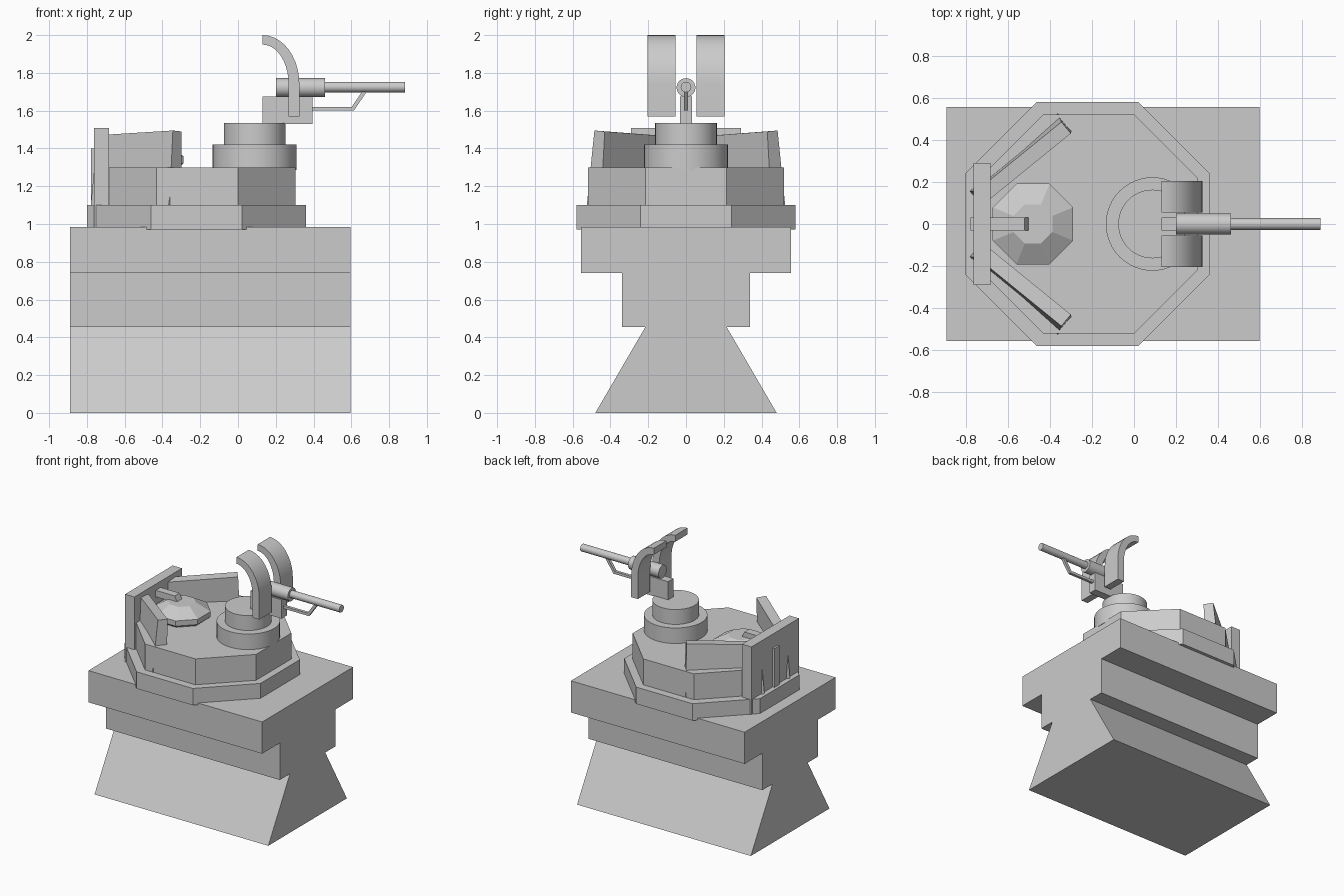
import bpy, bmesh, math
from mathutils import Vector

if "Cube" in bpy.data.objects:
    bpy.data.objects.remove(bpy.data.objects["Cube"])


def finish(name, bm, smooth=False):
    bmesh.ops.recalc_face_normals(bm, faces=bm.faces)
    me = bpy.data.meshes.new(name)
    bm.to_mesh(me)
    bm.free()
    ob = bpy.data.objects.new(name, me)
    bpy.context.collection.objects.link(ob)
    if smooth:
        bpy.ops.object.select_all(action='DESELECT')
        ob.select_set(True)
        bpy.context.view_layer.objects.active = ob
        bpy.ops.object.shade_smooth_by_angle(angle=math.radians(35))
    return ob


def loft(name, rings, smooth=False):
    """Join rings of equal point count and cap both ends."""
    bm = bmesh.new()
    loops = [[bm.verts.new(p) for p in r] for r in rings]
    for a, b in zip(loops, loops[1:]):
        n = len(a)
        for i in range(n):
            j = (i + 1) % n
            bm.faces.new((a[i], a[j], b[j], b[i]))
    bm.faces.new(loops[0])
    bm.faces.new(loops[-1])
    return finish(name, bm, smooth)


def box(name, x, y, z):
    corners = [(x[0], y[0]), (x[1], y[0]), (x[1], y[1]), (x[0], y[1])]
    return loft(name, [[(a, b, h) for a, b in corners] for h in z])


def side_profile(name, pts, y0, y1, smooth=False):
    return loft(name, [[(x, y, z) for x, z in pts] for y in (y0, y1)], smooth)


def ring_z(cx, r, z, n, phase=0.0):
    return [(cx + r * math.cos(phase + 2 * math.pi * i / n),
             r * math.sin(phase + 2 * math.pi * i / n), z) for i in range(n)]


def ring_x(x, r, cz, n=24):
    return [(x, r * math.cos(2 * math.pi * i / n),
             cz + r * math.sin(2 * math.pi * i / n)) for i in range(n)]


# Stepped pedestal, one cross-section swept along x
half = [(0.48, 0), (0.215, 0.455), (0.34, 0.455), (0.34, 0.74), (0.555, 0.74), (0.555, 0.985)]
section = half + [(-y, z) for y, z in reversed(half)]
loft("pedestal", [[(x, y, z) for y, z in section] for x in (-0.89, 0.595)])

# Octagonal turret tiers
P = math.pi / 8
loft("turret_base", [ring_z(-0.22, 0.628, z, 8, P) for z in (0.97, 1.10)])
loft("turret_body", [ring_z(-0.215, 0.563, z, 8, P) for z in (1.09, 1.30)])

# Rear plate, hinge rib and leaning side panels
box("rear_plate", (-0.762, -0.682), (-0.29, 0.29), (0.985, 1.508))
box("rear_rib", (-0.777, -0.70), (-0.03, 0.03), (1.09, 1.40))
for side, label in ((1, "left"), (-1, "right")):
    bottom = [(-0.785, 0.155, 1.04), (-0.365, 0.53, 1.05), (-0.295, 0.455, 1.05), (-0.735, 0.095, 1.04)]
    top = [(-0.745, 0.16, 1.47), (-0.345, 0.485, 1.495), (-0.30, 0.43, 1.49), (-0.70, 0.105, 1.465)]
    loft(label + "_side_panel", [[(x, y * side, z) for x, y, z in r] for r in (bottom, top)])

# Faceted hatch with hinge arm
loft("hatch", [ring_z(-0.48, r, z, 8, P)
               for r, z in ((0.17, 1.29), (0.207, 1.32), (0.207, 1.36), (0.10, 1.42))])
side_profile("hatch_arm", [(-0.70, 1.41), (-0.52, 1.41), (-0.50, 1.42), (-0.52, 1.46), (-0.70, 1.46)],
             -0.03, 0.03)

# Round cupola
loft("cupola_lower", [ring_z(0.088, 0.222, z, 48) for z in (1.285, 1.42)], True)
loft("cupola_upper", [ring_z(0.088, 0.163, z, 48) for z in (1.41, 1.535)], True)

# Gun mount, receiver, barrel and carry handle
box("gun_mount", (0.13, 0.395), (-0.032, 0.032), (1.53, 1.675))
loft("gun_receiver", [ring_x(x, 0.05, 1.722) for x in (0.20, 0.46)], True)
loft("gun_barrel", [ring_x(x, 0.028, 1.725) for x in (0.45, 0.885)], True)
side_profile("gun_handle", [(0.38, 1.60), (0.613, 1.60), (0.685, 1.705), (0.66, 1.705),
                            (0.602, 1.62), (0.38, 1.62)], -0.011, 0.011)

# Pair of curved gun shields
arc = [math.pi / 2 * i / 10 for i in range(11)]
outer = [(0.13 + 0.195 * math.cos(a), 1.74 + 0.26 * math.sin(a)) for a in arc]
inner = [(0.13 + 0.138 * math.cos(a), 1.74 + 0.21 * math.sin(a)) for a in reversed(arc)]
shield = [(0.325, 1.57)] + outer + inner + [(0.268, 1.57)]
for side, label in ((1, "left"), (-1, "right")):
    side_profile(label + "_gun_shield", shield, side * 0.055, side * 0.205, True)
